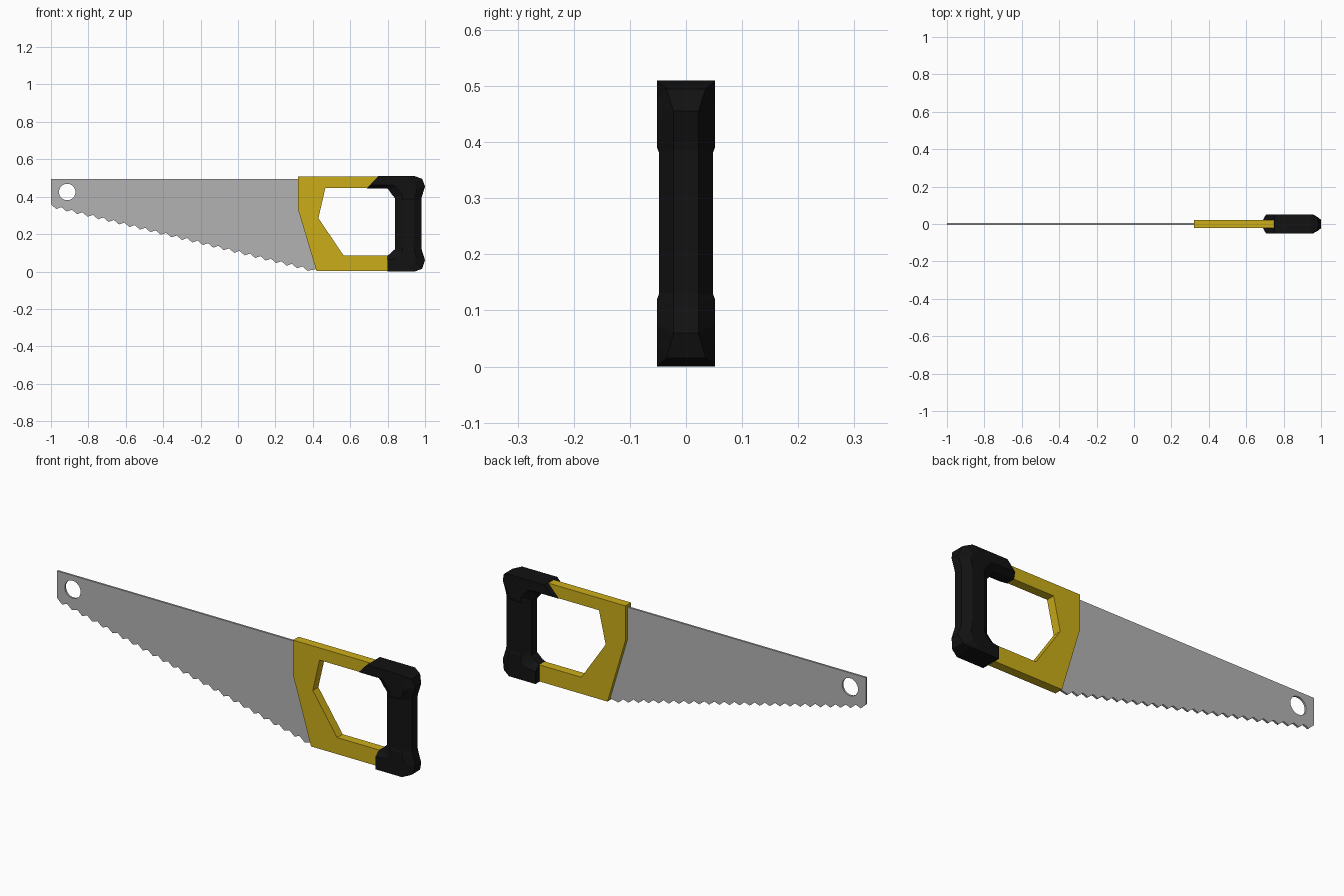
import bpy, bmesh, math
from mathutils import Vector

if "Cube" in bpy.data.objects:
    bpy.data.objects.remove(bpy.data.objects["Cube"])


def material(name, color):
    m = bpy.data.materials.new(name)
    m.diffuse_color = color
    m.use_nodes = True
    m.node_tree.nodes["Principled BSDF"].inputs["Base Color"].default_value = m.diffuse_color
    return m


def plate(name, outlines, half, mat=None):
    """Solid plate from closed x/z outlines (later ones are holes)."""
    cu = bpy.data.curves.new(name, 'CURVE')
    cu.dimensions = '2D'
    cu.fill_mode = 'BOTH'
    cu.extrude = half
    for pts in outlines:
        s = cu.splines.new('POLY')
        s.points.add(len(pts) - 1)
        for p, (x, z) in zip(s.points, pts):
            p.co = (x, z, 0, 1)
        s.use_cyclic_u = True
    ob = bpy.data.objects.new(name, cu)
    bpy.context.collection.objects.link(ob)
    ob.rotation_euler.x = math.pi / 2
    bpy.ops.object.select_all(action='DESELECT')
    ob.select_set(True)
    bpy.context.view_layer.objects.active = ob
    bpy.ops.object.convert(target='MESH')
    bm = bmesh.new()
    bm.from_mesh(ob.data)
    bmesh.ops.remove_doubles(bm, verts=bm.verts, dist=1e-5)
    bmesh.ops.recalc_face_normals(bm, faces=bm.faces)
    for f in bm.faces:
        f.smooth = False
    bm.to_mesh(ob.data)
    bm.free()
    if mat:
        ob.data.materials.append(mat)
    return ob


def loft(name, rings, mat):
    """Closed tube with flat end caps through equal-length rings."""
    bm = bmesh.new()
    vs = [[bm.verts.new(p) for p in r] for r in rings]
    n = len(vs[0])
    for a, b in zip(vs, vs[1:]):
        for i in range(n):
            j = (i + 1) % n
            bm.faces.new((a[i], a[j], b[j], b[i]))
    bm.faces.new(vs[0])
    bm.faces.new(vs[-1])
    bmesh.ops.recalc_face_normals(bm, faces=bm.faces)
    me = bpy.data.meshes.new(name)
    bm.to_mesh(me)
    bm.free()
    me.materials.append(mat)
    ob = bpy.data.objects.new(name, me)
    bpy.context.collection.objects.link(ob)
    return ob


yellow = material("yellow_plastic", (0.60, 0.42, 0.01, 1))
black = material("black_rubber", (0.006, 0.006, 0.006, 1))
steel = material("steel", (0.45, 0.45, 0.45, 1))

# Blade with a toothed lower edge and a hanging hole
TEETH = 25
pitch = 1.40 / TEETH
edge = []
for i in range(TEETH):
    x = -1 + i * pitch
    edge.append((x, 0.358 - 0.246 * (x + 1)))
    tip = x + pitch * 0.5
    edge.append((tip, 0.341 - 0.246 * (tip + 1)))
edge[0] = (-1, 0.36)
blade = edge + [(0.43, 0.015), (0.44, 0.03), (0.36, 0.33), (0.36, 0.495), (-1, 0.495)]
hole = [(-0.913 + 0.044 * math.cos(a), 0.425 + 0.044 * math.sin(a))
        for a in (math.tau * k / 24 for k in range(24))]
plate("blade", [blade, hole], 0.005, steel)

# Yellow open handle frame
frame = [(0.32, 0.508), (0.32, 0.335), (0.42, 0.002), (0.83, 0.002), (0.83, 0.085),
         (0.565, 0.085), (0.43, 0.285), (0.467, 0.447), (0.76, 0.447), (0.76, 0.508)]
plate("handle_frame", [frame], 0.022, yellow)

# Black grip: outer x/z, inner x/z, half width, half width of outer face
stations = [
    (0.75, 0.51, 0.69, 0.445, 0.052, 0.052),
    (0.90, 0.51, 0.795, 0.445, 0.052, 0.052),
    (0.945, 0.51, 0.807, 0.435, 0.052, 0.052),
    (0.985, 0.495, 0.82, 0.415, 0.052, 0.035),
    (1.00, 0.455, 0.837, 0.395, 0.052, 0.022),
    (0.983, 0.40, 0.84, 0.388, 0.052, 0.022),
    (0.98, 0.385, 0.84, 0.38, 0.048, 0.022),
    (0.98, 0.13, 0.84, 0.13, 0.048, 0.022),
    (0.983, 0.115, 0.84, 0.12, 0.052, 0.022),
    (1.00, 0.06, 0.83, 0.112, 0.052, 0.022),
    (0.985, 0.015, 0.82, 0.102, 0.052, 0.035),
    (0.945, 0.0, 0.81, 0.093, 0.052, 0.052),
    (0.798, 0.0, 0.798, 0.085, 0.052, 0.052),
]
rings = []
for ox, oz, ix, iz, w, wo in stations:
    o, n = Vector((ox, 0, oz)), Vector((ix, 0, iz))
    half = [(0, wo), (0.27, w), (0.73, w), (1, 0.022)]
    rings.append([o.lerp(n, t) + Vector((0, y, 0)) for t, y in half] +
                 [o.lerp(n, t) - Vector((0, y, 0)) for t, y in reversed(half)])
loft("grip", rings, black)
